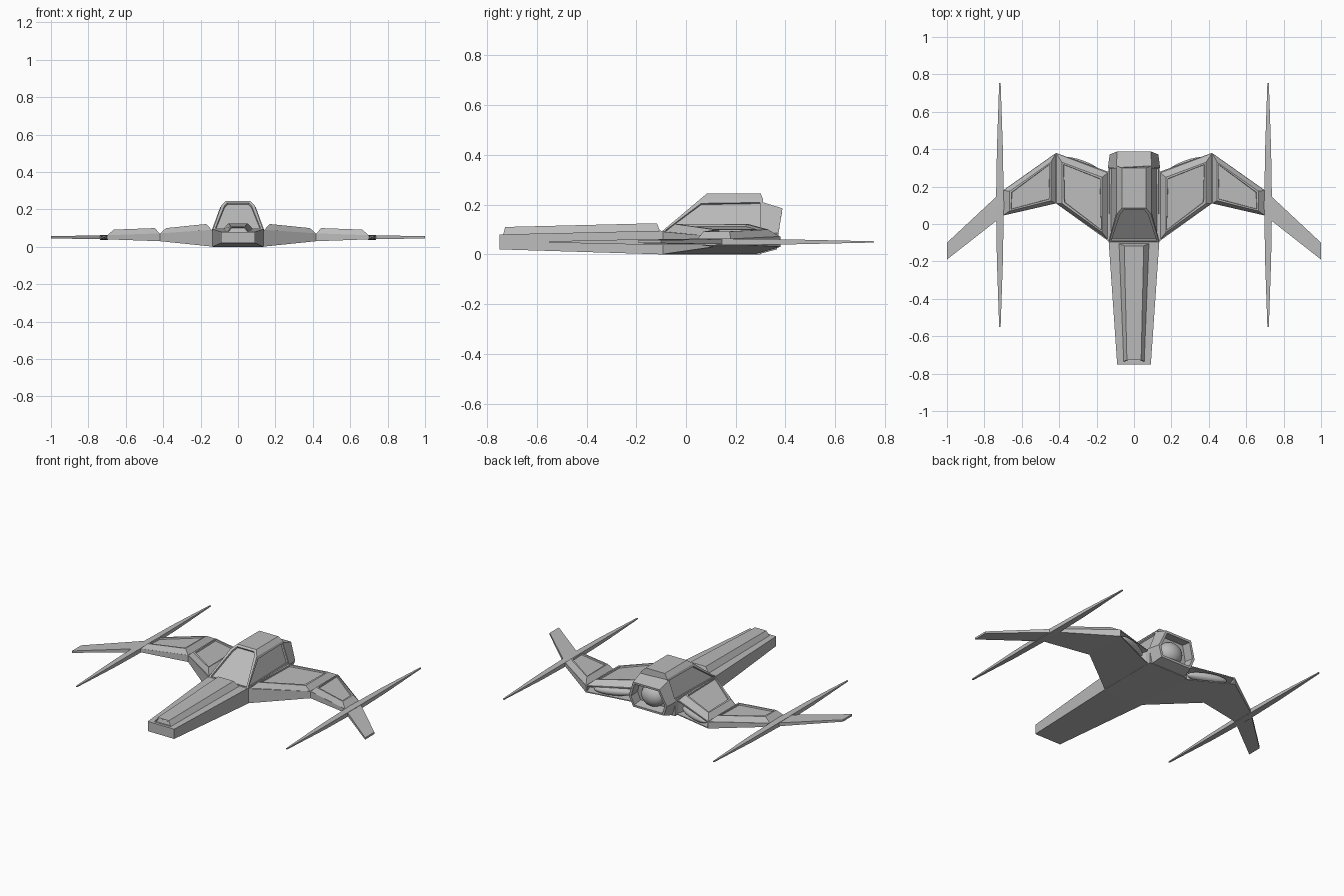
import bpy
import bmesh

cube = bpy.data.objects.get("Cube")
if cube:
    bpy.data.objects.remove(cube, do_unlink=True)

GREY = (0.5, 0.5, 0.5, 1)
hull_grey = bpy.data.materials.new("hull_grey")
hull_grey.use_nodes = True
hull_grey.diffuse_color = GREY
hull_grey.node_tree.nodes["Principled BSDF"].inputs["Base Color"].default_value = GREY


def finish(name, bm, mirror=False):
    mesh = bpy.data.meshes.new(name)
    bm.to_mesh(mesh)
    bm.free()
    mesh.materials.append(hull_grey)
    obj = bpy.data.objects.new(name, mesh)
    bpy.context.collection.objects.link(obj)
    if mirror:
        obj.modifiers.new("Mirror", 'MIRROR')
    return obj


def loft(name, rings, recess=None, rim=0.012, depth=0.01, mirror=False):
    """Skin closed rings of points, then sink the faces picked by recess."""
    bm = bmesh.new()
    loops = [[bm.verts.new(p) for p in ring] for ring in rings]
    n = len(loops[0])
    for a, b in zip(loops, loops[1:]):
        for i in range(n):
            j = (i + 1) % n
            bm.faces.new((a[i], a[j], b[j], b[i]))
    bm.faces.new(loops[0])
    bm.faces.new(loops[-1])
    bmesh.ops.recalc_face_normals(bm, faces=bm.faces)
    if recess:
        bm.normal_update()
        picked = [f for f in bm.faces if recess(f)]
        bmesh.ops.inset_individual(bm, faces=picked, thickness=rim)
        bmesh.ops.inset_individual(bm, faces=picked, thickness=0.002, depth=-depth)
    return finish(name, bm, mirror)


def both_sides(half):
    """Close a right-hand outline of (x, y, z) points with its reflection."""
    return half + [(-x, y, z) for x, y, z in reversed(half)]


def ellipsoid(name, centre, size, turn=0, mirror=False):
    bm = bmesh.new()
    bmesh.ops.create_uvsphere(bm, u_segments=24, v_segments=14, radius=1)
    for v in bm.verts:
        x, y, z = (c * s for c, s in zip(v.co, size))
        v.co = (x + centre[0], y + turn * x + centre[1], z + centre[2])
    for f in bm.faces:
        f.smooth = True
    return finish(name, bm, mirror)


# Nose slab and its raised spine
loft("nose", [both_sides([(w, y, low), (w, y, high)]) for w, y, low, high in
              ((0.09, -0.75, 0.02, 0.08), (0.135, -0.1, 0, 0.095))])
loft("nose_spine", [both_sides([(w, y, z), (t, y + s, z + 0.03)]) for w, t, y, s, z in
                    ((0.055, 0.038, -0.735, 0.008, 0.08),
                     (0.08, 0.052, -0.105, -0.012, 0.095))],
     recess=lambda f: f.normal.y < -0.8, rim=0.006, depth=0.006)

# Central hull under the cockpit
loft("hull", [both_sides([(0.135, y, 0), (0.135, y, 0.093)]) for y in (-0.1, 0.3)])

# Cockpit with sunken windscreen and side windows
loft("cockpit", [
    both_sides([(0.135, -0.1, 0.09), (0.09, 0.055, 0.22), (0.065, 0.085, 0.245)]),
    both_sides([(0.135, 0.31, 0.09), (0.09, 0.31, 0.22), (0.065, 0.3, 0.245)])],
    recess=lambda f: f.normal.y < -0.4 or abs(f.normal.x) > 0.85,
    rim=0.017, depth=0.01)

# Engine housing, open to the rear, with a dome inside
loft("engine_housing", [
    both_sides([(0.12, 0.29, 0), (0.14, 0.3, 0.09), (0.095, 0.3, 0.212)]),
    both_sides([(0.105, 0.365, 0.02), (0.13, 0.372, 0.085), (0.09, 0.388, 0.185)])],
    recess=lambda f: f.normal.y > 0.8, rim=0.016, depth=0.06)
ellipsoid("engine_dome", (0, 0.315, 0.1), (0.075, 0.055, 0.065))

# Wing slab from root to tip: x, front y, rear y, bottom z, top z
stations = ((0.125, -0.1, 0.275, 0, 0.092),
            (0.417, 0.11, 0.38, 0.03, 0.072),
            (0.7, 0.045, 0.18, 0.04, 0.062),
            (1, -0.19, -0.1, 0.045, 0.057))
loft("wing", [[(x, f, lo), (x, r, lo), (x, r, hi), (x, f, hi)]
              for x, f, r, lo, hi in stations],
     recess=lambda f: f.normal.y > 0.7 and f.calc_center_median().x < 0.4,
     rim=0.008, depth=0.06, mirror=True)
ellipsoid("wing_engine", (0.275, 0.305, 0.05), (0.11, 0.035, 0.026),
          turn=0.36, mirror=True)

# Raised wing panels with sunken tops
loft("inner_wing_panel", [
    [(0.135, -0.09, 0.085), (0.417, 0.11, 0.07), (0.417, 0.38, 0.07), (0.135, 0.278, 0.085)],
    [(0.17, -0.045, 0.122), (0.385, 0.11, 0.1), (0.385, 0.33, 0.1), (0.17, 0.25, 0.122)]],
    recess=lambda f: f.normal.z > 0.95, rim=0.014, depth=0.009, mirror=True)
loft("outer_wing_panel", [
    [(0.417, 0.11, 0.07), (0.7, 0.045, 0.06), (0.7, 0.18, 0.06), (0.417, 0.38, 0.07)],
    [(0.445, 0.125, 0.1), (0.665, 0.07, 0.092), (0.665, 0.175, 0.092), (0.445, 0.33, 0.1)]],
    recess=lambda f: f.normal.z > 0.95, rim=0.012, depth=0.009, mirror=True)

# Long tapered cannons across the wings
loft("cannon", [[(0.717 + sx * w, y, 0.05 + sz * w * 0.65)
                 for sx, sz in ((-1, -1), (1, -1), (1, 1), (-1, 1))]
                for y, w in ((-0.55, 0.004), (-0.2, 0.016), (0.1, 0.021),
                             (0.4, 0.016), (0.755, 0.004))], mirror=True)
